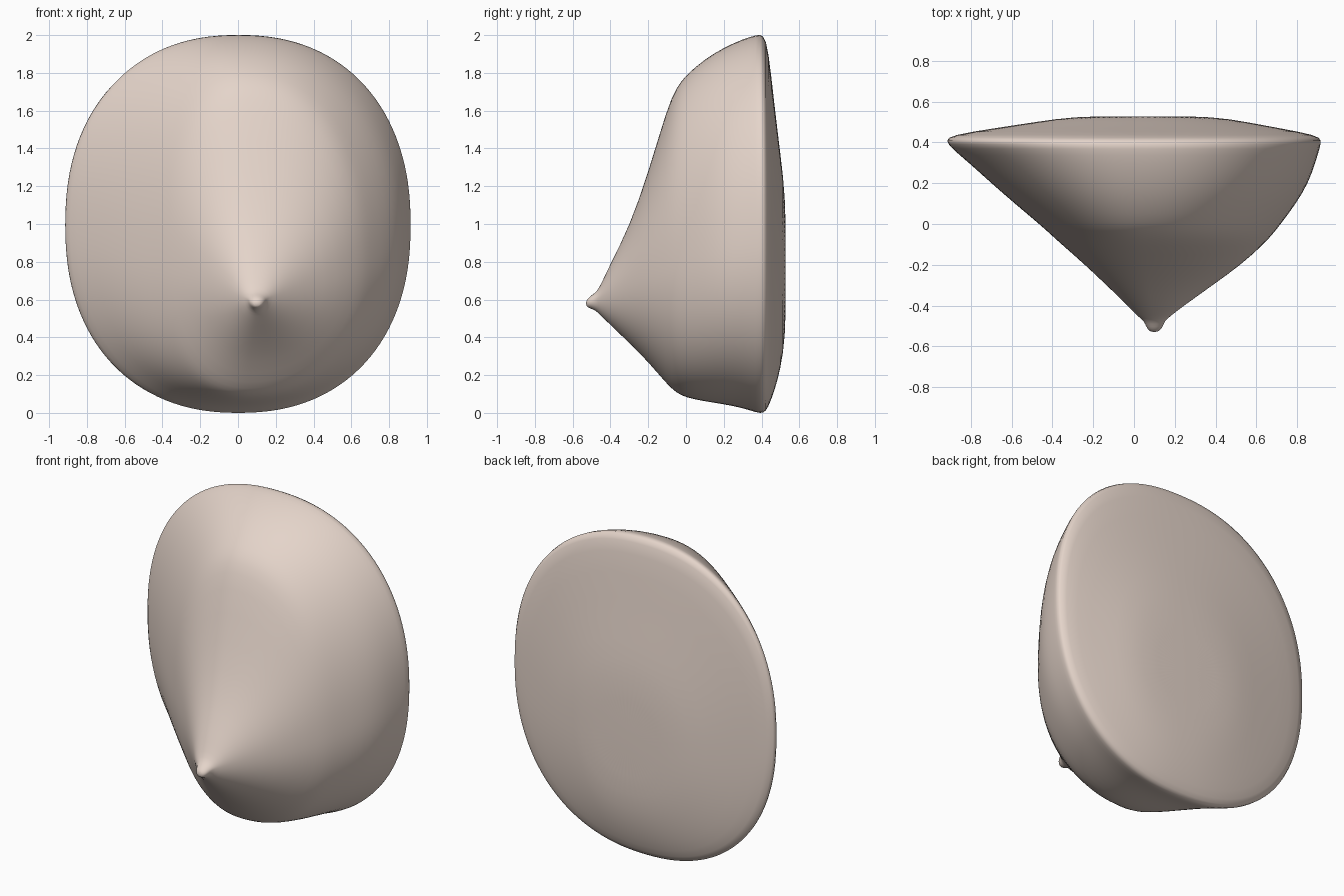
import bpy
import bmesh
from math import cos, sin, pi, copysign

default_cube = bpy.data.objects.get("Cube")
if default_cube:
    bpy.data.objects.remove(default_cube, do_unlink=True)

SEGMENTS = 64

# Cross-sections from tip to back: depth, right edge, left edge, bottom, top
SECTIONS = [
    (-.525, .075, .125, .56, .6),
    (-.505, .06, .14, .553, .62),
    (-.475, .05, .15, .54, .638),
    (-.45, .015, .18, .515, .68),
    (-.4, -.03, .245, .465, .79),
    (-.3, -.135, .385, .37, .985),
    (-.2, -.24, .525, .27, 1.27),
    (-.1, -.355, .635, .15, 1.615),
    (-.05, -.41, .68, .105, 1.725),
    (0, -.465, .72, .08, 1.79),
    (.1, -.585, .795, .06, 1.875),
    (.2, -.7, .855, .045, 1.935),
    (.3, -.81, .89, .025, 1.98),
    (.375, -.9, .912, 0, 2.003),
    (.41, -.924, .92, -.005, 2.005),
    (.435, -.9, .9, .025, 1.94),
    (.47, -.68, .71, .12, 1.61),
    (.5, -.48, .55, .23, 1.37),
    (.527, -.3, .39, .4, 1.14),
]
TIP = (.1, .58)
RIM_DEPTH = .41


def rim_blend(depth):
    """Zero at the tip, one at the rim and behind it."""
    return min(1, (depth - SECTIONS[0][0]) / (RIM_DEPTH - SECTIONS[0][0]))


def section_centre(depth, right, left, bottom, top):
    """Slide the section's middle from the tip to the middle of the rim."""
    t = rim_blend(depth)
    if depth > RIM_DEPTH:
        return (left + right) / 2, (bottom + top) / 2
    return TIP[0] * (1 - t), TIP[1] * (1 - t) + t


def add_ring(bm, section):
    """Ring of four rounded quadrants, fuller than an ellipse near the rim."""
    depth, right, left, bottom, top = section
    cx, cz = section_centre(*section)
    power = 2 / (2 + .25 * rim_blend(depth))
    ring = []
    for i in range(SEGMENTS):
        angle = 2 * pi * i / SEGMENTS
        c, s = (copysign(abs(v) ** power, v) for v in (cos(angle), sin(angle)))
        x = cx + c * (left - cx if c > 0 else cx - right)
        z = cz + s * (top - cz if s > 0 else cz - bottom)
        ring.append(bm.verts.new((x, depth, z)))
    return ring


def close_ring(bm, ring, point):
    """Fan of triangles from a ring to a middle point."""
    middle = bm.verts.new(point)
    for a, b in zip(ring, ring[1:] + ring[:1]):
        bm.faces.new((a, b, middle))


# Lofted body with a pointed front and a shallow flattened back
bm = bmesh.new()
rings = [add_ring(bm, section) for section in SECTIONS]
for near, far in zip(rings, rings[1:]):
    for i in range(SEGMENTS):
        j = (i + 1) % SEGMENTS
        bm.faces.new((near[i], near[j], far[j], far[i]))
close_ring(bm, rings[0], (TIP[0], -.53, TIP[1]))
close_ring(bm, rings[-1], (.04, .528, .77))
bmesh.ops.recalc_face_normals(bm, faces=bm.faces)
for face in bm.faces:
    face.smooth = True

mesh = bpy.data.meshes.new("rounded_mound")
bm.to_mesh(mesh)
bm.free()
body = bpy.data.objects.new("rounded_mound", mesh)
bpy.context.collection.objects.link(body)

# Rounded surface between the sections
smoothing = body.modifiers.new("smoothing", "SUBSURF")
smoothing.levels = 1
smoothing.render_levels = 1

# Single warm beige colour
beige = bpy.data.materials.new("warm_beige")
beige.use_nodes = True
colour = (.78, .66, .59, 1)
beige.diffuse_color = colour
beige.node_tree.nodes["Principled BSDF"].inputs["Base Color"].default_value = colour
mesh.materials.append(beige)
